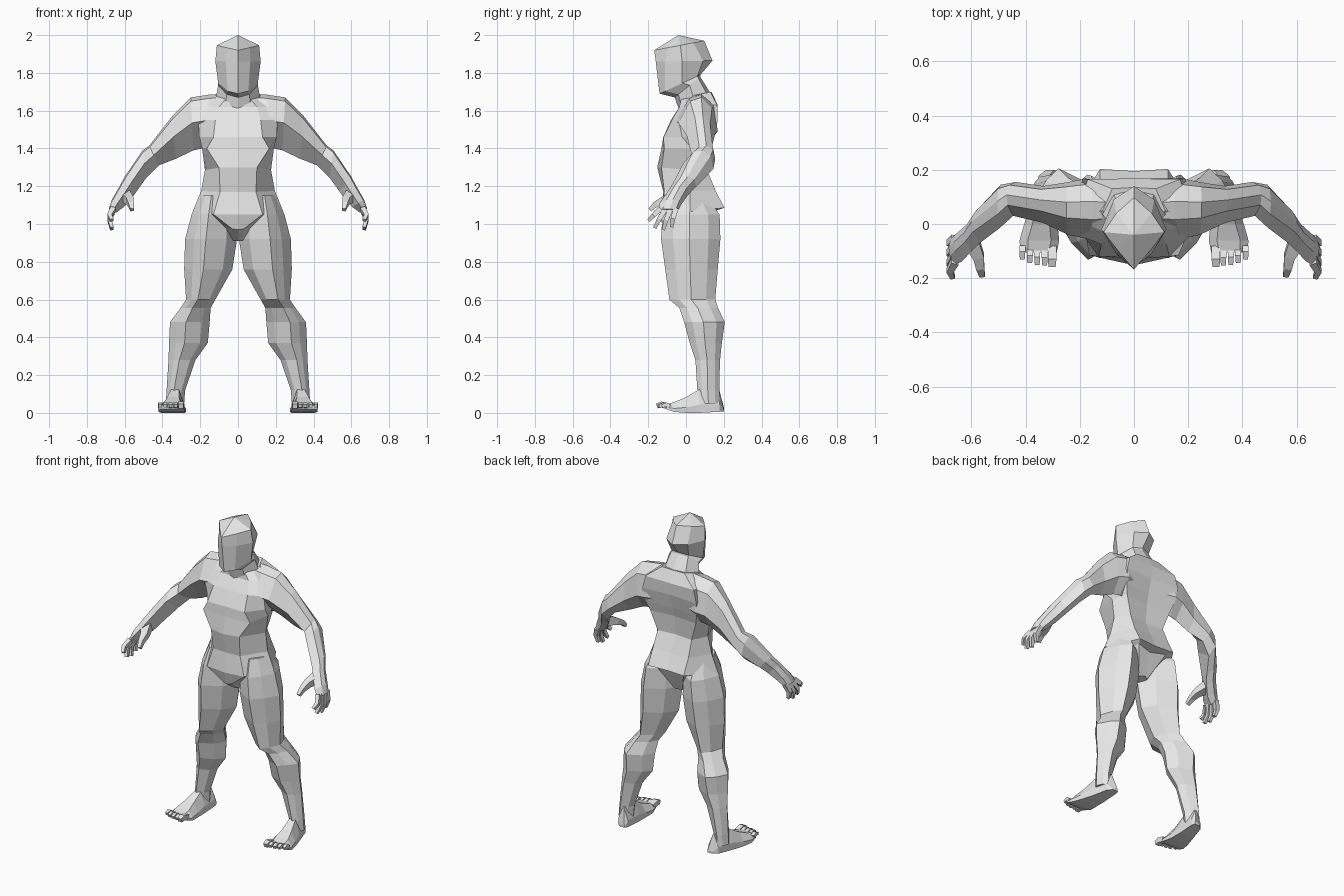
import bpy, bmesh, math
from mathutils import Vector

skin = bpy.data.materials.new("light_grey")
skin.diffuse_color = (0.8, 0.8, 0.8, 1)


def finish(name, bm, mirror):
    bmesh.ops.recalc_face_normals(bm, faces=bm.faces)
    me = bpy.data.meshes.new(name)
    bm.to_mesh(me)
    bm.free()
    me.materials.append(skin)
    ob = bpy.data.objects.new(name, me)
    bpy.context.collection.objects.link(ob)
    if mirror:
        m = ob.modifiers.new("mirror", 'MIRROR')
        m.use_mirror_merge = False
    return ob


def loft(name, rings, mirror=False, apex=None):
    """Skin a list of closed rings, capped at both ends."""
    bm = bmesh.new()
    vs = [[bm.verts.new(p) for p in r] for r in rings]
    n = len(vs[0])
    for a, b in zip(vs, vs[1:]):
        for i in range(n):
            j = (i + 1) % n
            bm.faces.new((a[i], a[j], b[j], b[i]))
    bm.faces.new(vs[0])
    if apex:
        top = bm.verts.new(apex)
        for i in range(n):
            bm.faces.new((vs[-1][i], vs[-1][(i + 1) % n], top))
    else:
        bm.faces.new(vs[-1])
    return finish(name, bm, mirror)


def body_ring(zf, zb, yf, fx, fy, sx, sy, bx, by, yb):
    """Symmetric eight-point section, tilted from zf in front to zb behind."""
    half = [(0, yf), (fx, fy), (sx, sy), (bx, by), (0, yb)]
    pts = half + [(-x, y) for x, y in half[3:0:-1]]
    return [(x, y, zf + (zb - zf) * (y - yf) / (yb - yf)) for x, y in pts]


def leg_ring(z, x0, x1, y0, y1):
    """Diamond-like section with a ridge in front and behind."""
    k = 0.6
    unit = [(1, -.05), (k + .06, k), (.22, 1), (-k, k), (-1, 0), (-k, -k), (.2, -1), (k + .05, -k)]
    cx, cy, rx, ry = (x0 + x1) / 2, (y0 + y1) / 2, (x1 - x0) / 2, (y1 - y0) / 2
    return [(cx + rx * u, cy + ry * v, z) for u, v in unit]


def arm_ring(tx, tz, bx, bz, y0, y1):
    """Six-sided section between a top point and a bottom point."""
    prof = [(1, .62), (.93, .32), (.52, 0), (0, .68), (.32, 1), (.8, .91)]
    return [(bx + (tx - bx) * t, y0 + (y1 - y0) * v, bz + (tz - bz) * t) for t, v in prof]


def digit(name, pts, radii):
    """Square-section finger along a path."""
    pts = [Vector(p) for p in pts]
    rings = []
    for i, p in enumerate(pts):
        d = (pts[min(i + 1, len(pts) - 1)] - pts[max(i - 1, 0)]).normalized()
        u = d.cross(Vector((1, 0, 0))).normalized()
        w = d.cross(u)
        rings.append([p + (u * a + w * b) * radii[i]
                      for a, b in ((1, 1), (-1, 1), (-1, -1), (1, -1))])
    loft(name, rings, True)


# Torso, from the crotch up to the collar
loft("torso", [body_ring(*r) for r in (
    (.91, .93, -.03, .02, -.02, .06, .03, .03, .08, .10),
    (.97, 1.07, -.12, .03, -.11, .19, .03, .10, .165, .14),
    (1.05, 1.085, -.138, .13, -.125, .24, .02, .125, .203, .195),
    (1.17, 1.18, -.12, .095, -.115, .195, .02, .125, .155, .15),
    (1.30, 1.28, -.152, .10, -.13, .175, .03, .12, .115, .105),
    (1.40, 1.40, -.13, .165, -.115, .19, .03, .16, .13, .115),
    (1.46, 1.46, -.118, .13, -.12, .205, -.02, .18, .15, .13),
    (1.55, 1.55, -.08, .12, -.075, .21, -.04, .19, .168, .155),
    (1.62, 1.63, -.035, .10, -.035, .22, .02, .17, .165, .168),
    (1.665, 1.70, -.04, .06, -.025, .115, .05, .08, .13, .135))])

# Neck and head with a faceted crown
loft("head", [body_ring(*r) for r in (
    (1.60, 1.66, -.035, .07, -.02, .125, .05, .08, .13, .15),
    (1.67, 1.78, -.06, .06, -.04, .105, .02, .06, .065, .075),
    (1.69, 1.79, -.14, .055, -.11, .105, -.02, .06, .06, .077),
    (1.86, 1.865, -.16, .065, -.11, .12, -.02, .075, .09, .14),
    (1.92, 1.97, -.168, .062, -.095, .112, -.03, .065, .04, .097))],
    apex=(0, -.04, 2.0))

# Legs
loft("leg", [leg_ring(*r) for r in (
    (1.15, .06, .195, -.085, .11),
    (1.05, .02, .246, -.125, .178),
    (.92, .005, .28, -.132, .182),
    (.76, .03, .285, -.11, .168),
    (.60, .12, .275, -.088, .155),
    (.555, .145, .305, -.035, .17),
    (.48, .15, .36, -.01, .205),
    (.37, .16, .365, .02, .19),
    (.28, .225, .368, .05, .18),
    (.12, .28, .378, .06, .176),
    (.05, .285, .382, .065, .178))], True)

# Feet, lofted from heel to ball
feet = ((.20, .29, .325, .03, .008), (.177, .283, .352, .12, .006), (.07, .283, .383, .125, 0),
        (0, .282, .405, .083, 0), (-.06, .276, .422, .058, .005), (-.105, .285, .42, .045, .02))
loft("foot", [[(a, y, s), (b, y, s), (b, y, s + (h - s) * .35),
               (b - .03, y, h), (max(a + .03, 0) if b - a > .065 else b - .03, y, h),
               (a, y, s + (h - s) * .35)]
              for y, a, b, h, s in feet], True)

# Toes
for i, tip in enumerate((-.155, -.15, -.148, -.142, -.128)):
    x = .302 + .0275 * i
    r = .016 if i == 0 else .011
    digit("toe_%d" % (i + 1), [(x, -.085, .032), (x, tip + .025, .044), (x, tip, .036)],
          (r, r, r * .8))

# Arms from the shoulder through elbow and wrist to the palm
loft("arm", [arm_ring(*r) for r in (
    (.07, 1.69, .15, 1.40, -.04, .15),
    (.15, 1.685, .19, 1.40, -.055, .168),
    (.25, 1.67, .235, 1.39, -.04, .155),
    (.345, 1.575, .33, 1.345, .005, .14),
    (.47, 1.415, .42, 1.31, .03, .155),
    (.505, 1.39, .485, 1.245, -.015, .145),
    (.60, 1.25, .535, 1.175, -.07, .055),
    (.627, 1.20, .568, 1.13, -.10, .01),
    (.667, 1.13, .605, 1.09, -.140, -.025),
    (.684, 1.08, .645, 1.06, -.150, -.045))], True)

# Fingers and thumb
tips = ((-.197, 1.02), (-.165, .98), (-.12, .97), (-.075, .985))
for i, (ty, tz) in enumerate(tips):
    y = -.138 + .028 * i
    digit("finger_%d" % (i + 1),
          [(.66, y, 1.08), (.68, (y + ty) / 2 - .005, (1.07 + tz) / 2), (.668, ty, tz)],
          (.014, .012, .009))
digit("thumb", [(.60, -.06, 1.15), (.573, -.12, 1.125), (.567, -.16, 1.105), (.56, -.19, 1.075)],
      (.028, .02, .015, .01))
